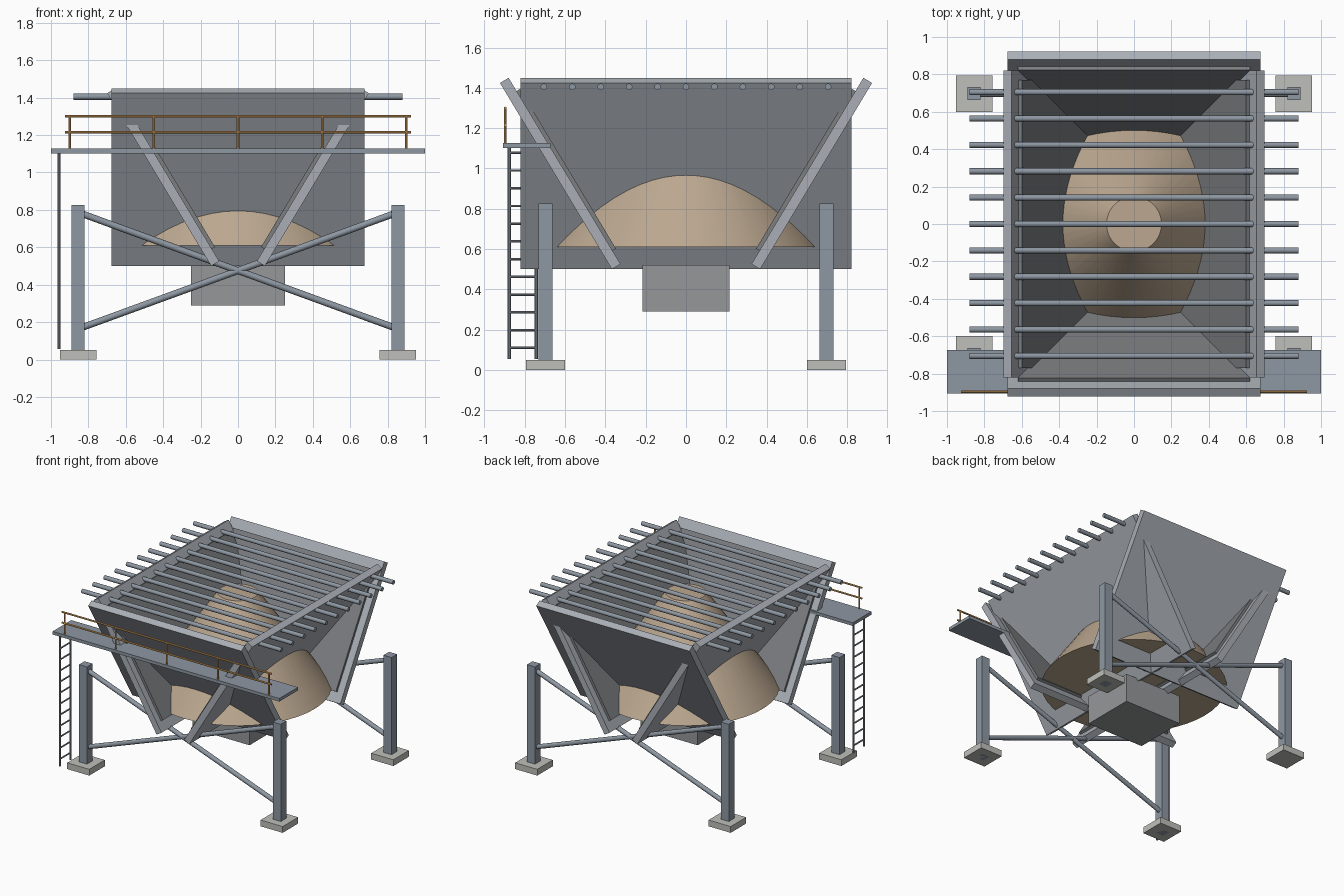
import bpy, bmesh
from math import radians
from mathutils import Matrix, Vector

if "Cube" in bpy.data.objects:
    bpy.data.objects.remove(bpy.data.objects["Cube"])


def material(name, rgb):
    m = bpy.data.materials.new(name)
    m.diffuse_color = (*rgb, 1)
    m.use_nodes = True
    m.node_tree.nodes["Principled BSDF"].inputs["Base Color"].default_value = m.diffuse_color
    return m


PLATE = material("plate_steel", (0.40, 0.43, 0.47))
STEEL = material("frame_steel", (0.27, 0.31, 0.36))
LINER = material("dark_liner", (0.20, 0.21, 0.22))
CHUTE = material("chute_steel", (0.30, 0.31, 0.32))
CONCRETE = material("concrete", (0.52, 0.52, 0.49))
ORANGE = material("safety_orange", (0.72, 0.38, 0.12))
EARTH = material("earth", (0.50, 0.39, 0.28))


def make(name, bm, mat, matrix=Matrix(), smooth=False):
    bm.transform(matrix)
    me = bpy.data.meshes.new(name)
    bm.to_mesh(me)
    bm.free()
    me.materials.append(mat)
    ob = bpy.data.objects.new(name, me)
    bpy.context.collection.objects.link(ob)
    if smooth:
        bpy.ops.object.select_all(action='DESELECT')
        ob.select_set(True)
        bpy.context.view_layer.objects.active = ob
        bpy.ops.object.shade_smooth_by_angle(angle=radians(35))
    return ob


def box(name, center, size, mat, matrix=Matrix()):
    bm = bmesh.new()
    bmesh.ops.create_cube(bm, size=1)
    return make(name, bm, mat, matrix @ Matrix.Translation(center) @ Matrix.Diagonal((*size, 1)))


def rod(name, a, b, r, mat, sides=12):
    a, b = Vector(a), Vector(b)
    d = b - a
    bm = bmesh.new()
    bmesh.ops.create_cone(bm, cap_ends=True, segments=sides, radius1=r, radius2=r, depth=d.length)
    m = Matrix.Translation((a + b) / 2) @ d.to_track_quat('Z', 'Y').to_matrix().to_4x4()
    return make(name, bm, mat, m, smooth=True)


# Sloping hopper walls with inner liners: name, turn, centre distance, wall width, liner width
for name, turn, dist, width, liner in (
        ("back", 0, 0.624, 1.35, 1.24), ("left", 90, 0.40, 1.64, 1.54),
        ("front", 180, 0.624, 1.35, 1.24), ("right", 270, 0.40, 1.64, 1.54)):
    m = (Matrix.Rotation(radians(turn), 4, 'Z') @ Matrix.Translation((0, dist, 0.975))
         @ Matrix.Rotation(radians(-31), 4, 'X'))
    box(name + "_wall", (0, 0, 0), (width, 0.05, 1.078), PLATE, m)
    box(name + "_liner", (0, -0.035, 0), (liner, 0.02, 0.925), LINER, m)

# Heap of material
bm = bmesh.new()
bmesh.ops.create_cone(bm, cap_ends=True, segments=48, radius1=0.675, radius2=0.147, depth=0.75)
make("earth_heap", bm, EARTH, Matrix.Translation((0, 0, 0.985)), smooth=True)

# Discharge chute
box("discharge_chute", (0, 0, 0.405), (0.505, 0.43, 0.23), CHUTE)

# Grizzly bars across the top
for i in range(11):
    y = (i - 5) * 0.141
    rod(f"grizzly_bar_{i + 1}", (-0.88, y, 1.405), (0.88, y, 1.405), 0.0165, STEEL)

# Legs, footings and cross braces
for ey, sy in (("front", -1), ("back", 1)):
    y = sy * 0.697
    for ex, sx in (("left", -1), ("right", 1)):
        box(f"{ey}_{ex}_leg", (sx * 0.855, y, 0.4125), (0.07, 0.07, 0.825), STEEL)
        box(f"{ey}_{ex}_footing", (sx * 0.853, y, 0.025), (0.195, 0.195, 0.05), CONCRETE)
        rod(f"{ey}_{ex}_brace", (sx * 0.85, y, 0.785), (-sx * 0.85, y, 0.165), 0.018, STEEL)

# Walkway and handrail
box("walkway", (0, -0.79, 1.115), (2.0, 0.235, 0.025), STEEL)
for i in range(5):
    x = (i - 2) * 0.45
    rod(f"rail_post_{i + 1}", (x, -0.897, 1.12), (x, -0.897, 1.303), 0.007, ORANGE, 8)
for name, z in (("top_rail", 1.3), ("middle_rail", 1.215)):
    rod(name, (-0.925, -0.897, z), (0.925, -0.897, z), 0.007, ORANGE, 8)

# Access ladder
for name, y in (("outer", -0.877), ("inner", -0.743)):
    rod(name + "_ladder_stile", (-0.957, y, 0.055), (-0.957, y, 1.11), 0.008, STEEL, 8)
for i in range(12):
    z = 0.11 + i * 0.088
    rod(f"ladder_rung_{i + 1}", (-0.957, -0.877, z), (-0.957, -0.743, z), 0.006, STEEL, 8)
